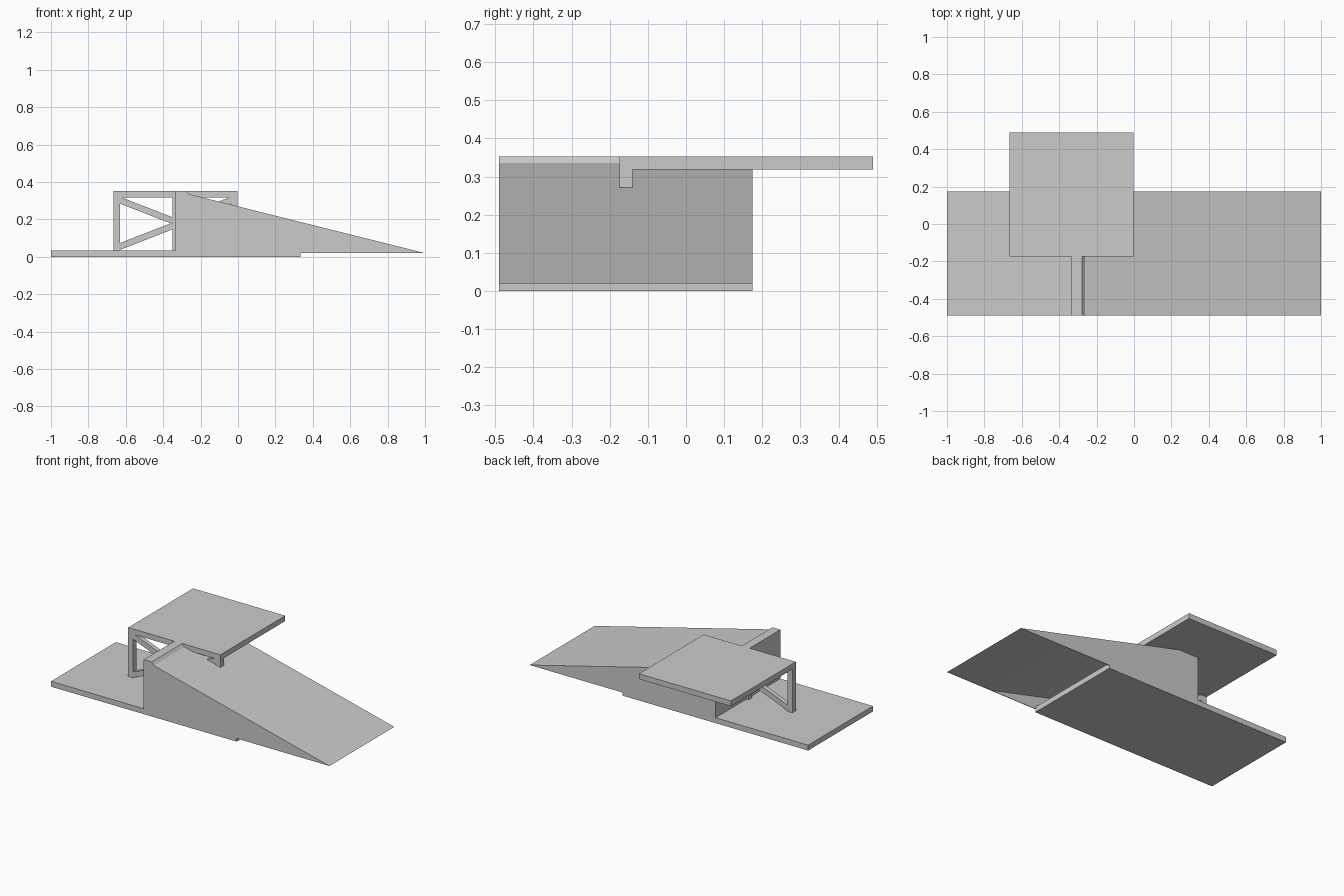
import bpy
import bmesh
from mathutils import Vector

cube = bpy.data.objects.get("Cube")
if cube:
    bpy.data.objects.remove(cube, do_unlink=True)

grey = bpy.data.materials.new("plain_grey")
grey.use_nodes = True
color = (0.6, 0.6, 0.6, 1)
grey.diffuse_color = color
grey.node_tree.nodes["Principled BSDF"].inputs["Base Color"].default_value = color


def prism(name, profile, y0, y1):
    """Extrude an x-z profile along y."""
    bm = bmesh.new()
    face = bm.faces.new([bm.verts.new((x, y0, z)) for x, z in profile])
    ext = bmesh.ops.extrude_face_region(bm, geom=[face])
    verts = [v for v in ext["geom"] if isinstance(v, bmesh.types.BMVert)]
    bmesh.ops.translate(bm, verts=verts, vec=(0, y1 - y0, 0))
    bmesh.ops.recalc_face_normals(bm, faces=bm.faces)
    mesh = bpy.data.meshes.new(name)
    bm.to_mesh(mesh)
    bm.free()
    mesh.materials.append(grey)
    obj = bpy.data.objects.new(name, mesh)
    bpy.context.collection.objects.link(obj)
    return obj


def box(name, x0, x1, y0, y1, z0, z1):
    return prism(name, [(x0, z0), (x1, z0), (x1, z1), (x0, z1)], y0, y1)


def bar(name, start, end, width, y0, y1):
    """Slanted bar between two x-z points."""
    a, b = Vector(start), Vector(end)
    d = (b - a).normalized() * width / 2
    n = Vector((-d.y, d.x))
    return prism(name, [a + n, b + n, b - n, a - n], y0, y1)


FRONT, BACK = -0.49, 0.175
SKIN = 0.004
BASE_TOP = 0.035
TOP = 0.353
MID = -0.335

# Base plate
box("base_plate", -1, 0.333, FRONT, BACK, 0, BASE_TOP)

# Ramp slab with a flat-cut tip and a raised crest
crest = [(1, 0.02), (-0.262, 0.335), (-0.278, TOP), (MID, TOP)]
prism("ramp_slab", crest + [(MID, 0.27), (0.667, 0.02)], FRONT + SKIN, BACK - SKIN)

# Thin walls closing the sides and the tall end of the ramp
for name, y in (("ramp_front_wall", FRONT), ("ramp_back_wall", BACK - SKIN)):
    prism(name, crest + [(MID, 0.02)], y, y + SKIN)
box("ramp_end_wall", MID, MID + SKIN, FRONT + SKIN, BACK - SKIN, 0.02, 0.27)

# Overhanging deck
HALF = 0.331
FRAME_FRONT, FRAME_BACK = -0.175, -0.14
DECK_BOTTOM = 0.318
box("deck", MID - HALF, MID + HALF, FRAME_FRONT, 0.49, DECK_BOTTOM, TOP)

# Braced frame under the deck, mirrored about its middle post
box("middle_post", MID - 0.016, MID + 0.016, FRAME_FRONT, FRAME_BACK, BASE_TOP, DECK_BOTTOM)
for side, s in (("right", -1), ("left", 1)):
    outer, inner = MID + s * HALF, MID + s * (HALF - 0.034)
    box(side + "_post", min(outer, inner), max(outer, inner),
        FRAME_FRONT, FRAME_BACK, BASE_TOP, DECK_BOTTOM)
    for level, z, z_mid in (("upper", 0.308, 0.192), ("lower", 0.05, 0.166)):
        bar(f"{side}_{level}_brace", (MID + s * 0.31, z), (MID + s * 0.012, z_mid),
            0.034, FRAME_FRONT + 0.003, FRAME_BACK - 0.003)
